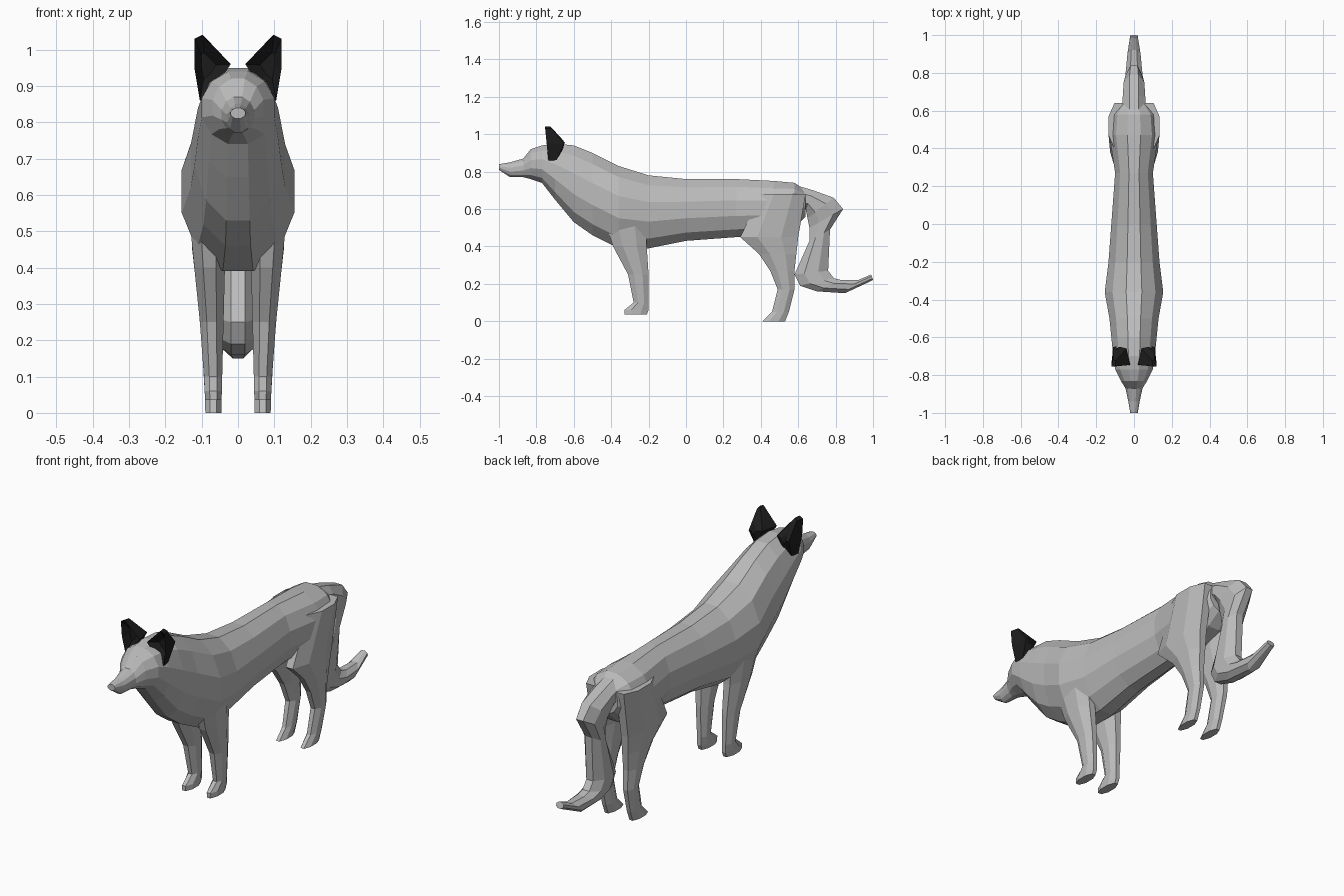
import bpy
import bmesh
from math import cos, sin, pi
from mathutils import Vector

cube = bpy.data.objects.get("Cube")
if cube:
    bpy.data.objects.remove(cube, do_unlink=True)


def material(name, value):
    mat = bpy.data.materials.new(name)
    mat.use_nodes = True
    color = (value, value, value, 1)
    mat.diffuse_color = color
    shader = mat.node_tree.nodes["Principled BSDF"]
    shader.inputs["Base Color"].default_value = color
    return mat


grey_fur = material("grey fur", 0.5)
black_fur = material("black ear fur", 0.012)


def ring(center, side, up, sides):
    """Flat-topped polygon reaching exactly as far as its two half axes."""
    reach = 1 / cos(pi / sides)
    angles = [(i + 0.5) * 2 * pi / sides for i in range(sides)]
    return [center + reach * (side * cos(a) + up * sin(a)) for a in angles]


def loft(name, rings, mat, mirrored=False):
    """Skin a list of equal-length point rings and cap both ends."""
    bm = bmesh.new()
    rows = [[bm.verts.new(point) for point in points] for points in rings]
    for a, b in zip(rows, rows[1:]):
        for i in range(len(a)):
            bm.faces.new((a[i - 1], a[i], b[i], b[i - 1]))
    bm.faces.new(rows[0])
    bm.faces.new(rows[-1])
    bmesh.ops.recalc_face_normals(bm, faces=bm.faces[:])
    mesh = bpy.data.meshes.new(name)
    bm.to_mesh(mesh)
    bm.free()
    mesh.materials.append(mat)
    part = bpy.data.objects.new(name, mesh)
    bpy.context.collection.objects.link(part)
    if mirrored:
        part.modifiers.new("Mirror", "MIRROR")


def body_section(y, top, bottom, width):
    center = Vector((0, y, (top + bottom) / 2))
    side, up = Vector((width, 0, 0)), Vector((0, 0, (top - bottom) / 2))
    return ring(center, side, up, sides=12)


def leg_section(z, front, back):
    # Legs flare outward smoothly toward the shoulder and hip
    outer = min(0.09 + 0.12 * z ** 1.5, 0.135)
    inner = 0.046 - 0.025 * z
    center = Vector(((inner + outer) / 2, (front + back) / 2, z))
    side = Vector(((outer - inner) / 2, 0, 0))
    up = Vector((0, (back - front) / 2, 0))
    return ring(center, side, up, sides=8)


def tail_section(lower, upper, width):
    low, high = Vector((0, *lower)), Vector((0, *upper))
    return ring((low + high) / 2, Vector((width, 0, 0)), (high - low) / 2, sides=8)


# Head, neck and trunk in one skin, nose to rump
loft("body", [
    body_section(y=-1, top=0.84, bottom=0.81, width=0.02),
    body_section(y=-0.94, top=0.85, bottom=0.77, width=0.03),
    body_section(y=-0.87, top=0.87, bottom=0.77, width=0.045),
    body_section(y=-0.83, top=0.92, bottom=0.76, width=0.07),
    body_section(y=-0.77, top=0.94, bottom=0.74, width=0.1),
    body_section(y=-0.7, top=0.95, bottom=0.65, width=0.11),
    body_section(y=-0.6, top=0.94, bottom=0.53, width=0.12),
    body_section(y=-0.5, top=0.9, bottom=0.46, width=0.13),
    body_section(y=-0.36, top=0.83, bottom=0.39, width=0.155),
    body_section(y=-0.2, top=0.78, bottom=0.39, width=0.135),
    body_section(y=0, top=0.76, bottom=0.43, width=0.12),
    body_section(y=0.27, top=0.76, bottom=0.45, width=0.1),
    body_section(y=0.47, top=0.75, bottom=0.46, width=0.13),
    body_section(y=0.58, top=0.74, bottom=0.5, width=0.12),
    body_section(y=0.64, top=0.7, bottom=0.56, width=0.07),
], grey_fur)

# Legs, from the top down to the paws
loft("front_legs", [
    leg_section(z=0.55, front=-0.44, back=-0.21),
    leg_section(z=0.4, front=-0.39, back=-0.21),
    leg_section(z=0.25, front=-0.31, back=-0.2),
    leg_section(z=0.1, front=-0.28, back=-0.2),
    leg_section(z=0.06, front=-0.33, back=-0.2),
    leg_section(z=0.035, front=-0.33, back=-0.21),
], grey_fur, mirrored=True)
loft("hind_legs", [
    leg_section(z=0.68, front=0.4, back=0.64),
    leg_section(z=0.45, front=0.29, back=0.6),
    leg_section(z=0.36, front=0.39, back=0.59),
    leg_section(z=0.27, front=0.45, back=0.58),
    leg_section(z=0.17, front=0.49, back=0.58),
    leg_section(z=0.05, front=0.46, back=0.55),
    leg_section(z=0, front=0.41, back=0.53),
], grey_fur, mirrored=True)

# Tail, hanging from the rump and curling up at the tip
loft("tail", [
    tail_section(lower=(0.57, 0.6), upper=(0.58, 0.73), width=0.06),
    tail_section(lower=(0.64, 0.6), upper=(0.68, 0.7), width=0.06),
    tail_section(lower=(0.65, 0.55), upper=(0.79, 0.66), width=0.055),
    tail_section(lower=(0.66, 0.5), upper=(0.84, 0.6), width=0.045),
    tail_section(lower=(0.66, 0.43), upper=(0.77, 0.49), width=0.045),
    tail_section(lower=(0.58, 0.25), upper=(0.76, 0.27), width=0.045),
    tail_section(lower=(0.61, 0.19), upper=(0.79, 0.23), width=0.045),
    tail_section(lower=(0.7, 0.16), upper=(0.83, 0.22), width=0.045),
    tail_section(lower=(0.85, 0.15), upper=(0.92, 0.22), width=0.035),
    tail_section(lower=(1, 0.22), upper=(0.99, 0.25), width=0.02),
], grey_fur)

# Ears: a forward rim with a hollow inside and a rounded back
outline = [(0.1, 1.04), (0.12, 1.03), (0.12, 0.95), (0.105, 0.86), (0.06, 0.9), (0.02, 0.96)]
rim = [Vector((x, -0.65 - 0.1 * z, z)) for x, z in outline]
middle = sum(rim, Vector()) / len(rim)
hollow = [p.lerp(middle + Vector((0, 0.06, 0)), 0.6) for p in rim]


def ear_back(point):
    depth = 0.1 - 0.7 * abs(point.z - 0.94)
    return Vector((point.x + (middle.x - point.x) * 0.3, point.y + depth, point.z))


back = [ear_back(p) for p in rim]
crown = [p.lerp(middle + Vector((0, 0.1, 0)), 0.7) for p in back]
loft("ears", [hollow, rim, back, crown], black_fur, mirrored=True)
